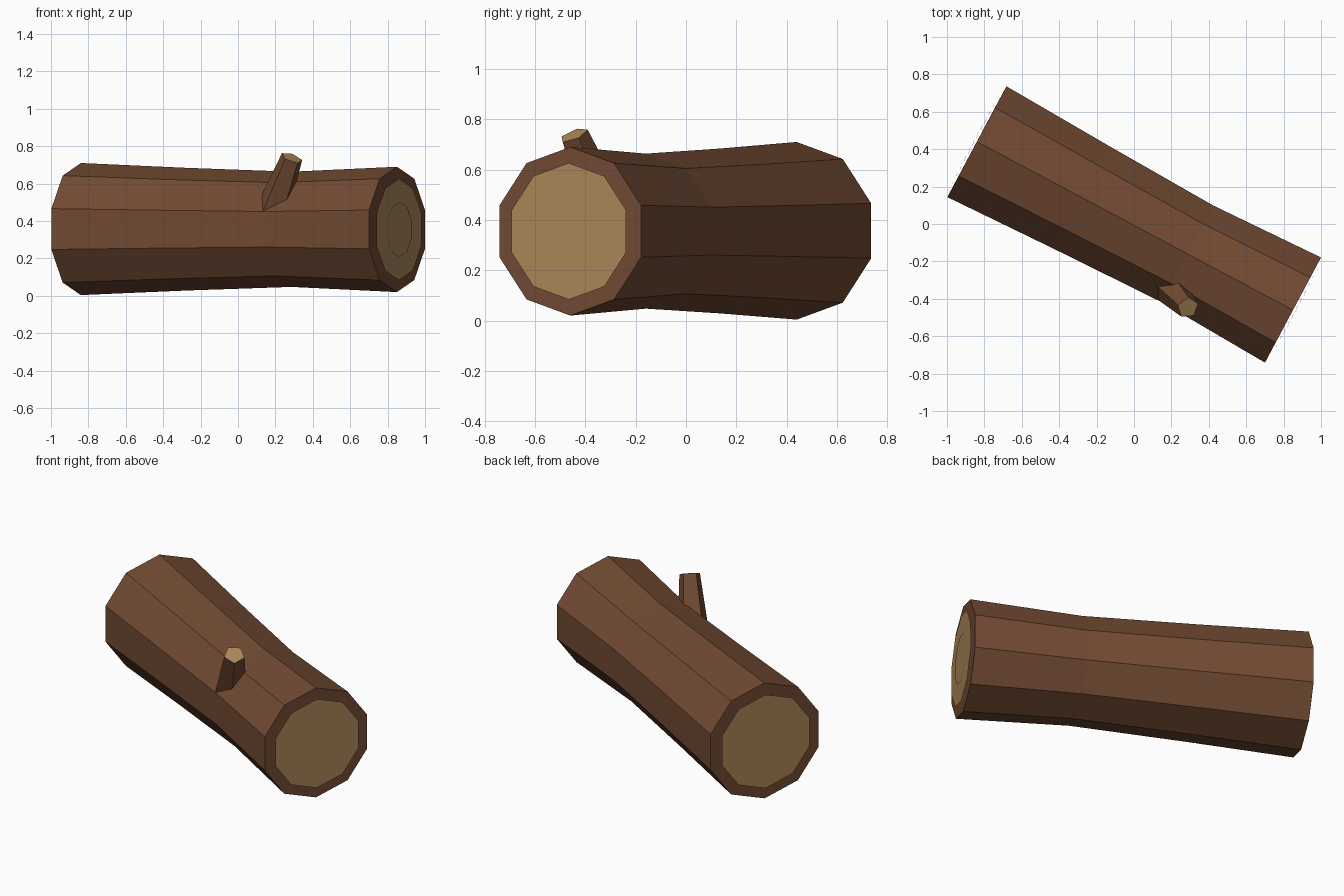
import bpy, bmesh
from math import cos, sin, tau, radians
from mathutils import Vector

cube = bpy.data.objects.get("Cube")
if cube:
    bpy.data.objects.remove(cube, do_unlink=True)


def make_material(name, color):
    mat = bpy.data.materials.new(name)
    mat.use_nodes = True
    mat.diffuse_color = (*color, 1)
    mat.node_tree.nodes["Principled BSDF"].inputs["Base Color"].default_value = (*color, 1)
    return mat


bark = make_material("bark brown", (0.168, 0.069, 0.033))
wood = make_material("cut wood tan", (0.418, 0.246, 0.1))


def add_object(name, bm, mats):
    mesh = bpy.data.meshes.new(name)
    bm.to_mesh(mesh)
    bm.free()
    for mat in mats:
        mesh.materials.append(mat)
    obj = bpy.data.objects.new(name, mesh)
    bpy.context.collection.objects.link(obj)
    return obj


def ring(bm, center, axis, up, radius, sides, phase=0.0):
    """Regular polygon of vertices square to axis, first corner towards up."""
    u = (up - axis * up.dot(axis)).normalized()
    v = axis.cross(u)
    angles = [phase + tau * i / sides for i in range(sides)]
    return [bm.verts.new(center + (u * cos(a) + v * sin(a)) * radius) for a in angles]


def loft(name, rings_spec, axis, up, sides, mats, phase=0.0, end_mat=0):
    """Flat-sided tube through (center, radius) rings, capped at both ends."""
    bm = bmesh.new()
    rings = [ring(bm, c, axis, up, r, sides, phase) for c, r in rings_spec]
    for a, b in zip(rings, rings[1:]):
        for i in range(sides):
            j = (i + 1) % sides
            bm.faces.new((a[i], a[j], b[j], b[i]))
    bm.faces.new(rings[0][::-1])
    bm.faces.new(rings[-1]).material_index = end_mat
    return add_object(name, bm, mats)


Z = Vector((0, 0, 1))
start = Vector((-0.84, 0.44, 0.357))
end = Vector((0.85, -0.46, 0.355))
axis = (end - start).normalized()

# Ten-sided trunk, narrower past the middle
radii = (0.353, 0.328, 0.308, 0.335)
loft("log_trunk", [(start.lerp(end, i / 3), r) for i, r in enumerate(radii)],
     axis, Z, 10, [bark])

# Cut wood discs with a raised growth ring on each end
for side, center, normal, radius in (("left", end, axis, radii[-1]),
                                     ("right", start, -axis, radii[0])):
    for part, scale, offset in (("cut_face", 0.81, 0.012), ("growth_ring", 0.44, 0.016)):
        bm = bmesh.new()
        bm.faces.new(ring(bm, center + normal * offset, normal, Z, radius * scale, 10))
        add_object(f"{side}_{part}", bm, [wood])

# Tapered branch stub with a cut tip
base = Vector((0.183, -0.332, 0.45))
tip = Vector((0.288, -0.447, 0.738))
loft("branch_stub", [(base, 0.092), (tip, 0.06)], (tip - base).normalized(),
     Vector((0, 1, 0)), 5, [bark, wood], phase=radians(4), end_mat=1)
